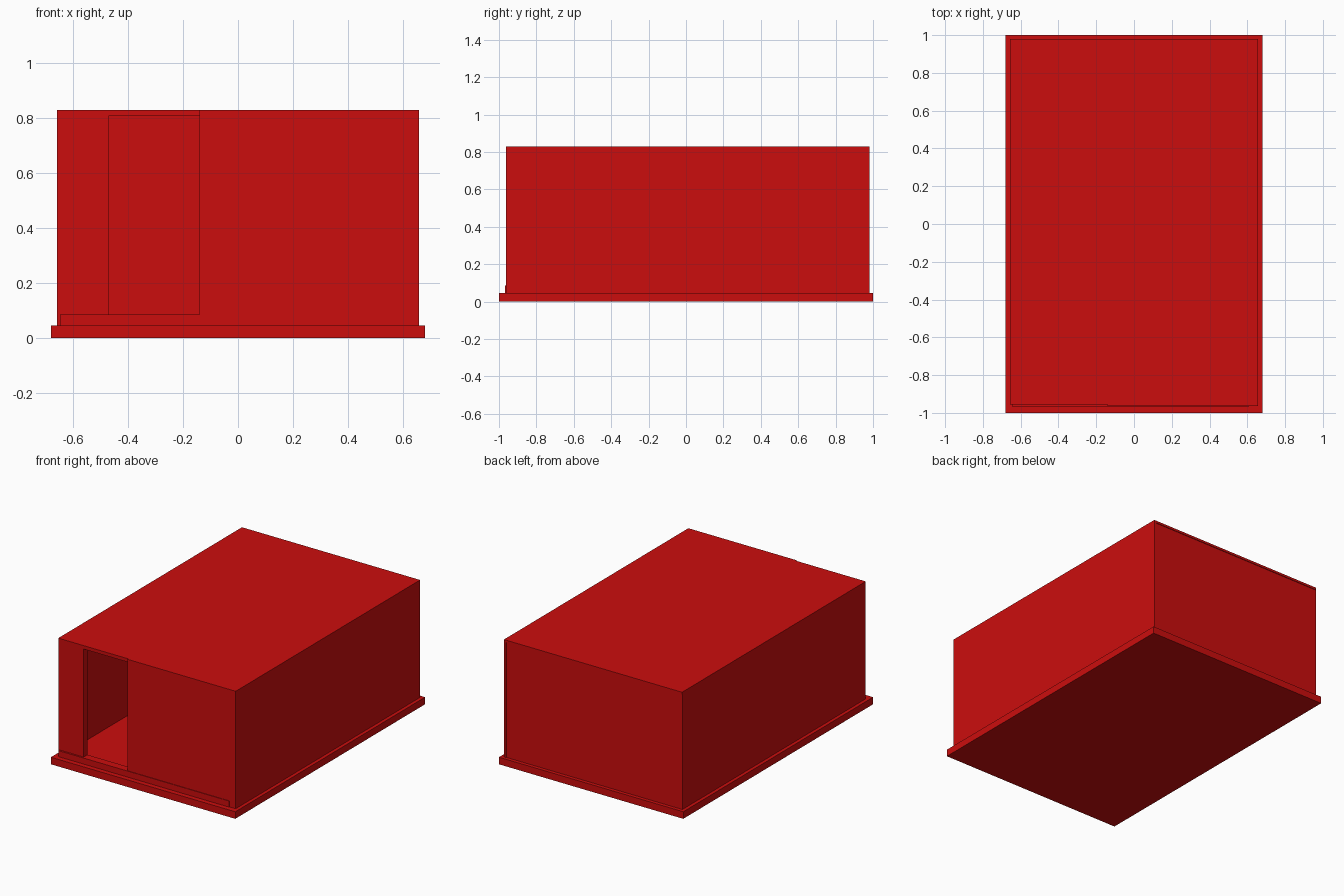
import bpy

cube = bpy.data.objects.get("Cube")
if cube:
    bpy.data.objects.remove(cube, do_unlink=True)

red = bpy.data.materials.new("red paint")
red.use_nodes = True
colour = (0.6, 0.004, 0.004, 1)
red.diffuse_color = colour
red.node_tree.nodes["Principled BSDF"].inputs["Base Color"].default_value = colour


def box(name, x, y, z):
    """Axis-aligned box from its (low, high) limits on each axis."""
    bpy.ops.mesh.primitive_cube_add(size=1)
    ob = bpy.context.object
    ob.name = ob.data.name = name
    ob.location = [(a + b) / 2 for a, b in (x, y, z)]
    ob.scale = [b - a for a, b in (x, y, z)]
    bpy.ops.object.transform_apply(location=True, rotation=False, scale=True)
    ob.data.materials.append(red)
    return ob


# Main levels and planes
base_top, roof_bottom, top = 0.047, 0.815, 0.83
half_width, inner = 0.657, 0.642
front, recess, frame_back, back = -0.963, -0.955, -0.915, 0.98
door_left, door_right, door_bottom, door_top = -0.47, -0.14, 0.087, 0.807

# Base slab, also the floor
box("base_slab", (-0.68, 0.68), (-1, 1), (0, base_top))

# Thin shell
walls = (base_top, roof_bottom)
box("left_wall", (inner, half_width), (recess, back), walls)
box("right_wall", (-half_width, -inner), (recess, back - 0.004), walls)
box("back_wall", (-inner, inner), (back - 0.019, back - 0.004), walls)
box("roof", (-half_width, half_width), (recess, back), (roof_bottom, top))

# Front: recessed door frame and a slightly proud panel beside it
box("door_jamb", (-half_width, door_left), (recess, frame_back), walls)
box("door_lintel", (door_left, door_right), (recess, frame_back), (door_top, roof_bottom))
box("front_panel", (door_right, half_width), (front, frame_back), (base_top, top))

# Sill rail along the foot of the front
box("sill_rail", (-0.647, 0.61), (front - 0.004, frame_back), (base_top, door_bottom))
